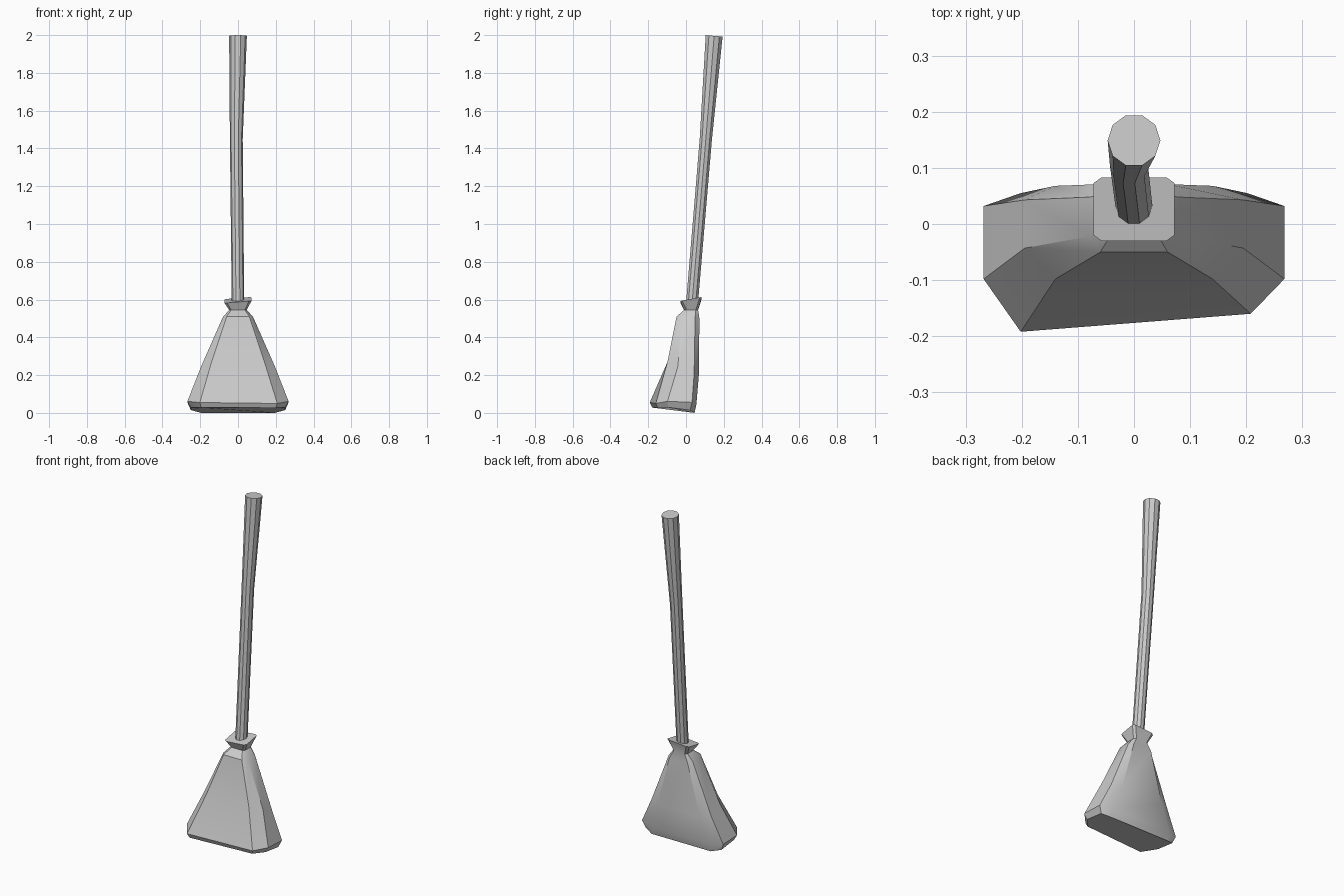
import bpy, math

if "Cube" in bpy.data.objects:
    bpy.data.objects.remove(bpy.data.objects["Cube"])


def loft(name, rings):
    """Skin a list of equal-sized vertex rings and cap both ends."""
    n = len(rings[0])
    verts = [v for r in rings for v in r]
    faces = [[k * n + i, k * n + (i + 1) % n, (k + 1) * n + (i + 1) % n, (k + 1) * n + i]
             for k in range(len(rings) - 1) for i in range(n)]
    faces.append(list(range(n))[::-1])
    faces.append([(len(rings) - 1) * n + i for i in range(n)])
    mesh = bpy.data.meshes.new(name)
    mesh.from_pydata(verts, [], faces)
    obj = bpy.data.objects.new(name, mesh)
    bpy.context.collection.objects.link(obj)
    bpy.ops.object.select_all(action='DESELECT')
    bpy.context.view_layer.objects.active = obj
    obj.select_set(True)
    bpy.ops.object.shade_smooth_by_angle(angle=math.radians(30))
    return obj


def section(side, corner, ys, z_front, z_back, z_side=0.0, roll=0.0):
    """Eight-sided chamfered rectangle; ys = front, side front, side back, back."""
    f, sf, sb, b = ys
    pts = [(-corner, f), (corner, f), (side, sf), (side, sb),
           (corner, b), (-corner, b), (-side, sb), (-side, sf)]
    return [(x, y, z_front + (z_back - z_front) * (y - f) / (b - f)
             + roll * x + (z_side if abs(x) == side else 0)) for x, y in pts]


# Bristle head, pinched neck and flared, tilted collar
widest = section(0.268, 0.202, (-0.192, -0.098, 0.032, 0.055), 0.055, 0.045, 0.01)
widest[1] = (0.208, -0.160, 0.05)
bottom = section(0.25, 0.195, (-0.178, -0.095, 0.022, 0.045), 0.028, 0.0, 0.012)
bottom[1] = (0.20, -0.150, 0.027)
loft("bristle_head", [
    bottom,
    widest,
    section(0.195, 0.14, (-0.098, -0.043, 0.043, 0.068), 0.27, 0.20),
    section(0.08, 0.06, (-0.050, -0.022, 0.048, 0.071), 0.51, 0.50),
    section(0.047, 0.036, (-0.010, 0.003, 0.052, 0.064), 0.545, 0.545),
    section(0.072, 0.058, (-0.030, -0.020, 0.073, 0.083), 0.587, 0.608, 0, 0.08),
])

# Slightly bent ten-sided handle, thicker towards the grip
path = [(0.0, 0.030, 0.56, 0.033), (-0.009, 0.105, 1.45, 0.034), (0.0, 0.149, 1.996, 0.047)]
tilt = 0.083
rings = []
for cx, cy, cz, r in path:
    ring = []
    for i in range(10):
        a = math.tau * i / 10
        dx, dy = r * math.cos(a), r * math.sin(a)
        ring.append((cx + dx, cy + dy, cz - tilt * dy))
    rings.append(ring)
loft("handle", rings)
